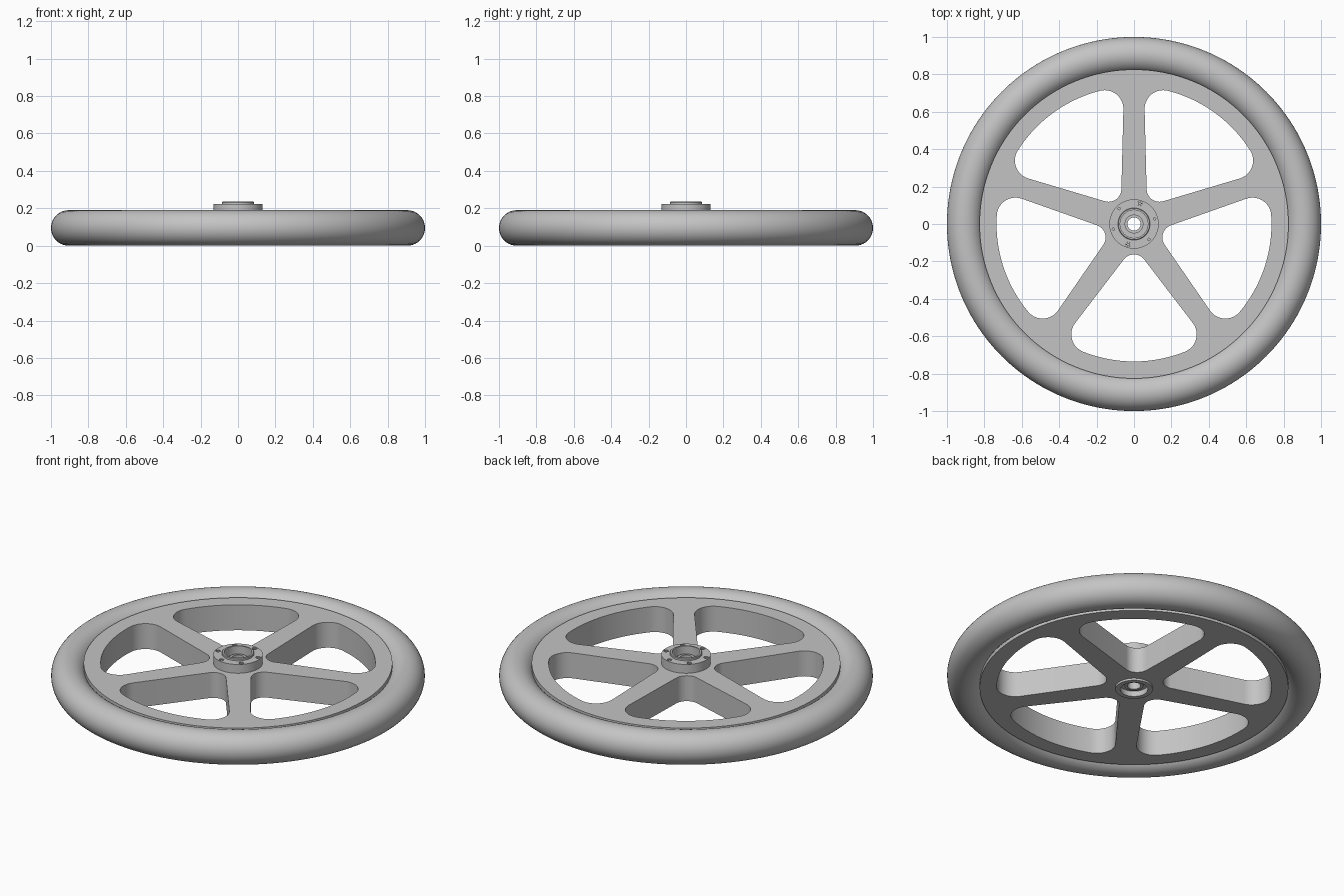
import bpy
import bmesh
from math import sin, cos, pi, radians, sqrt, atan2

cube = bpy.data.objects.get("Cube")
if cube:
    bpy.data.objects.remove(cube)

grey = bpy.data.materials.new("light_grey")
grey.use_nodes = True
GREY = (0.55, 0.55, 0.55, 1)
grey.diffuse_color = GREY
grey.node_tree.nodes["Principled BSDF"].inputs["Base Color"].default_value = GREY


def finish(obj):
    """Give the part its colour and smooth shading with sharp edges."""
    obj.data.materials.clear()
    obj.data.materials.append(grey)
    bpy.ops.object.select_all(action='DESELECT')
    obj.select_set(True)
    bpy.context.view_layer.objects.active = obj
    bpy.ops.object.shade_smooth_by_angle(angle=radians(30))
    return obj


def arc(cx, cy, r, a0, a1, n):
    return [(cx + r * cos(a0 + (a1 - a0) * i / n),
             cy + r * sin(a0 + (a1 - a0) * i / n)) for i in range(n + 1)]


def circle(r, n=64, cx=0, cy=0):
    return arc(cx, cy, r, 0, 2 * pi, n)[:-1]


def plate(name, loops, z0, z1):
    """Extrude an outline with holes between two heights."""
    curve = bpy.data.curves.new(name, 'CURVE')
    curve.dimensions = '2D'
    curve.fill_mode = 'BOTH'
    curve.extrude = (z1 - z0) / 2
    for loop in loops:
        spline = curve.splines.new('POLY')
        spline.points.add(len(loop) - 1)
        for point, (x, y) in zip(spline.points, loop):
            point.co = (x, y, 0, 1)
        spline.use_cyclic_u = True
    obj = bpy.data.objects.new(name, curve)
    bpy.context.collection.objects.link(obj)
    bpy.ops.object.select_all(action='DESELECT')
    obj.select_set(True)
    bpy.context.view_layer.objects.active = obj
    bpy.ops.object.convert(target='MESH')
    obj = bpy.context.object
    bm = bmesh.new()
    bm.from_mesh(obj.data)
    bmesh.ops.remove_doubles(bm, verts=bm.verts, dist=1e-5)
    bmesh.ops.recalc_face_normals(bm, faces=bm.faces)
    bm.to_mesh(obj.data)
    bm.free()
    obj.location.z = (z0 + z1) / 2
    return finish(obj)


def lathe(name, profile, steps=64, x=0, y=0):
    """Spin a closed (radius, height) profile about the z axis."""
    bm = bmesh.new()
    verts = [bm.verts.new((r, 0, z)) for r, z in profile]
    edges = [bm.edges.new((verts[i - 1], verts[i])) for i in range(len(verts))]
    bmesh.ops.spin(bm, geom=verts + edges, cent=(0, 0, 0), axis=(0, 0, 1),
                   angle=2 * pi, steps=steps, use_merge=True)
    bmesh.ops.remove_doubles(bm, verts=bm.verts, dist=1e-5)
    bmesh.ops.recalc_face_normals(bm, faces=bm.faces)
    mesh = bpy.data.meshes.new(name)
    bm.to_mesh(mesh)
    bm.free()
    obj = bpy.data.objects.new(name, mesh)
    obj.location = (x, y, 0)
    bpy.context.collection.objects.link(obj)
    return finish(obj)


def window(turn):
    """Rounded opening between two tapered spokes, turned about the centre."""
    tilt = radians(37.43)      # direction of the spoke edge
    offset, rim = 0.072, 0.735
    r_in, r_out = 0.069, 0.1
    cx = (offset + r_in) / sin(tilt)
    side = offset + r_out
    along = sqrt((rim - r_out) ** 2 - side ** 2)
    qx = side * sin(tilt) + along * cos(tilt)
    qy = -side * cos(tilt) + along * sin(tilt)
    phi = atan2(qy, qx)
    edge = pi / 2 + tilt
    pts = arc(cx, 0, r_in, edge, 2 * pi - edge, 12)
    pts += arc(qx, -qy, r_out, -edge, -phi, 14)
    pts += arc(0, 0, rim, -phi, phi, 20)[1:-1]
    pts += arc(qx, qy, r_out, phi, edge, 14)
    c, s = cos(turn), sin(turn)
    return [(x * c - y * s, x * s + y * c) for x, y in pts]


# Tyre: round section ring
lathe("tyre", circle(0.095, 40, 0.905, 0.095), 160)

# Wheel disc with five openings, leaving five spokes
windows = [window(radians(270 + 72 * k)) for k in range(5)]
plate("spoked_disc", [circle(0.826, 160), circle(0.074)] + windows, 0.02, 0.17)

# Hub flange with six screw holes
bolts = [(0.114 * cos(a), 0.114 * sin(a))
         for a in (radians(14 + 60 * k) for k in range(6))]
holes = [circle(0.013, 16, x, y) for x, y in bolts]
plate("hub_flange", [circle(0.132), circle(0.074)] + holes, 0.17, 0.222)

# Socket screws sunk in the flange
for k, (x, y) in enumerate(bolts):
    lathe(f"screw_{k + 1}", [(0.006, 0.19), (0.013, 0.19), (0.013, 0.216),
                             (0.006, 0.216)], 12, x, y)

# Raised lips around the bore, above and below
lathe("top_lip", [(0.074, 0.21), (0.086, 0.21), (0.086, 0.232), (0.083, 0.235),
                  (0.074, 0.235)])
lathe("bottom_lip", [(0.074, 0.03), (0.1, 0.03), (0.1, 0.008), (0.074, 0.008)])

# Bearing inside the bore, with a raised inner race
lathe("bearing", [(0.035, 0.03), (0.05, 0.03), (0.05, 0.04), (0.075, 0.04),
                  (0.075, 0.185), (0.05, 0.185), (0.05, 0.2), (0.035, 0.2)])
